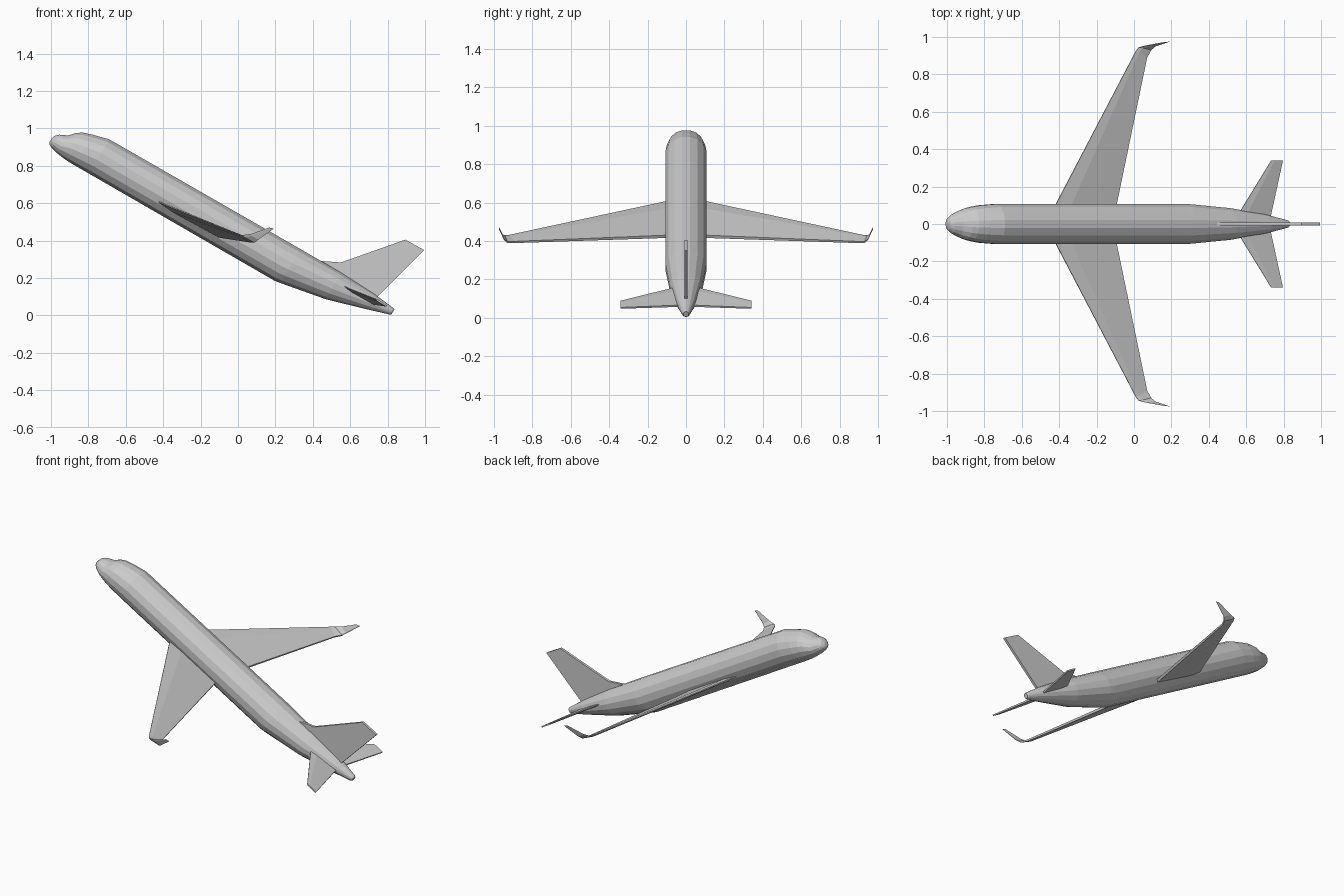
import bpy, bmesh, math
from mathutils import Matrix

if "Cube" in bpy.data.objects:
    bpy.data.objects.remove(bpy.data.objects["Cube"])

# Everything is built level (x along body, z up), then pitched 30 degrees nose-up
PITCH = Matrix.Rotation(math.radians(30), 4, 'Y')


def loft(name, rings, mirror=False):
    """Skin a list of equal-length point rings, capped at both ends."""
    bm = bmesh.new()
    rows = [[bm.verts.new(p) for p in ring] for ring in rings]
    n = len(rows[0])
    for a, b in zip(rows, rows[1:]):
        for i in range(n):
            j = (i + 1) % n
            bm.faces.new((a[i], a[j], b[j], b[i]))
    bm.faces.new(rows[0])
    bm.faces.new(rows[-1])
    if mirror:
        geom = bmesh.ops.duplicate(bm, geom=bm.verts[:] + bm.edges[:] + bm.faces[:])["geom"]
        for v in geom:
            if isinstance(v, bmesh.types.BMVert):
                v.co.y *= -1
    bmesh.ops.transform(bm, matrix=PITCH, verts=bm.verts)
    bmesh.ops.recalc_face_normals(bm, faces=bm.faces)
    me = bpy.data.meshes.new(name)
    bm.to_mesh(me)
    bm.free()
    ob = bpy.data.objects.new(name, me)
    bpy.context.collection.objects.link(ob)
    return ob


def oval(x, bottom, top, half_width, sides=16):
    mid, h = (bottom + top) / 2, (top - bottom) / 2
    angles = [2 * math.pi * (i + 0.5) / sides for i in range(sides)]
    return [(x, half_width * math.cos(a), mid + h * math.sin(a)) for a in angles]


def blade(lead, trail, thick):
    """Thin wing section from leading to trailing edge, thickness along z."""
    def mix(f, dz):
        p = [a + (b - a) * f for a, b in zip(lead, trail)]
        return (p[0], p[1], p[2] + dz * thick)
    return [mix(0, 0.15), mix(0.25, 0.5), mix(1, 0.4),
            mix(1, -0.4), mix(0.25, -0.5), mix(0, -0.15)]


# Fuselage: station, bottom, top, half width
stations = [
    (-1.336, 0.298, 0.322, 0.014),
    (-1.328, 0.286, 0.343, 0.032),
    (-1.310, 0.277, 0.360, 0.050),
    (-1.269, 0.266, 0.379, 0.070),
    (-1.234, 0.260, 0.416, 0.085),
    (-1.205, 0.257, 0.434, 0.093),
    (-1.155, 0.256, 0.450, 0.102),
    (-1.068, 0.256, 0.473, 0.109),
    (0.075, 0.256, 0.476, 0.109),
    (0.110, 0.261, 0.476, 0.109),
    (0.364, 0.308, 0.475, 0.086),
    (0.575, 0.370, 0.464, 0.050),
    (0.700, 0.409, 0.450, 0.020),
    (0.708, 0.415, 0.446, 0.014),
]
loft("fuselage", [oval(*s) for s in stations])

# Main wings with upswept tips
loft("wings", [
    blade((-0.712, 0.02, 0.308), (-0.312, 0.02, 0.312), 0.022),
    blade((-0.206, 0.925, 0.377), (-0.138, 0.890, 0.375), 0.013),
    blade((-0.192, 0.945, 0.384), (-0.118, 0.930, 0.386), 0.011),
    blade((-0.160, 0.955, 0.408), (-0.108, 0.948, 0.408), 0.008),
    blade((-0.092, 0.973, 0.488), (-0.067, 0.975, 0.496), 0.003),
], mirror=True)

# Tailplane
loft("tailplane", [
    blade((0.376, 0.01, 0.412), (0.594, 0.01, 0.415), 0.014),
    blade((0.5915, 0.340, 0.443), (0.663, 0.340, 0.441), 0.010),
], mirror=True)

# Tail fin with dorsal fillet
fin = [(0.235, 0.472), (0.335, 0.520), (0.5725, 0.798),
       (0.687, 0.800), (0.597, 0.466), (0.590, 0.43), (0.245, 0.43)]
loft("tail_fin", [[(x, y, z) for x, z in fin] for y in (-0.008, 0.008)])
